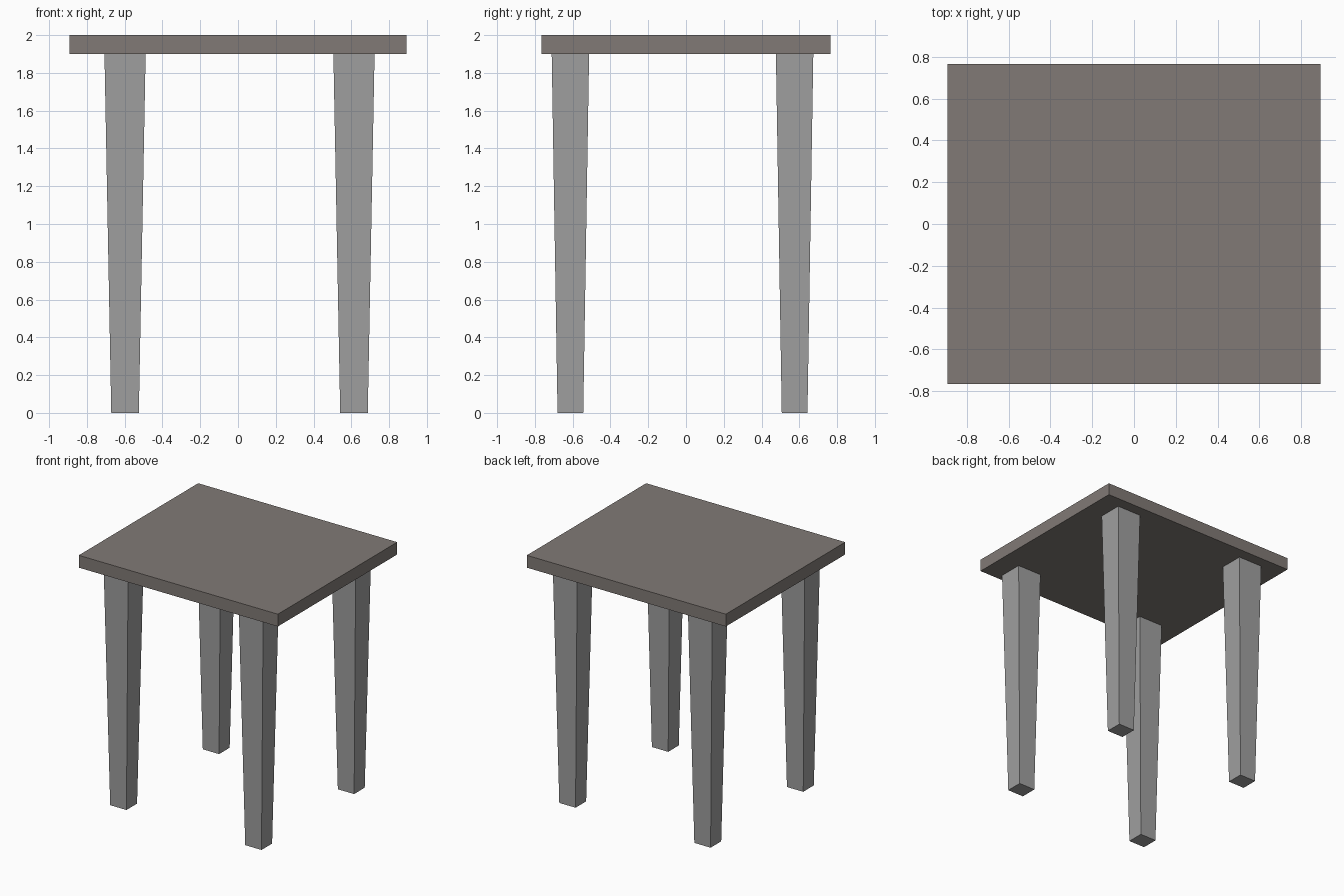
import bpy, bmesh

if "Cube" in bpy.data.objects:
    bpy.data.objects.remove(bpy.data.objects["Cube"])


def material(name, rgb):
    m = bpy.data.materials.new(name)
    m.diffuse_color = (*rgb, 1)
    m.use_nodes = True
    m.node_tree.nodes["Principled BSDF"].inputs["Base Color"].default_value = m.diffuse_color
    return m


def block(name, cx, cy, z0, z1, bottom, top, mat):
    """Four-sided block with its own half sizes at the bottom and top."""
    bm = bmesh.new()
    bmesh.ops.create_cube(bm, size=2)
    for v in bm.verts:
        hx, hy = top if v.co.z > 0 else bottom
        v.co = (cx + v.co.x * hx, cy + v.co.y * hy, z1 if v.co.z > 0 else z0)
    mesh = bpy.data.meshes.new(name)
    bm.to_mesh(mesh)
    bm.free()
    mesh.materials.append(mat)
    bpy.context.collection.objects.link(bpy.data.objects.new(name, mesh))


top_mat = material("warm grey top", (0.22, 0.195, 0.18))
leg_mat = material("grey legs", (0.35, 0.35, 0.35))

# Flat table top
block("table_top", 0, 0, 1.9, 2.0, (0.893, 0.765), (0.893, 0.765), top_mat)

# Four legs, tapering towards the floor
for side, x in (("left", -0.598), ("right", 0.614)):
    for end, y in (("front", -0.612), ("back", 0.575)):
        block(f"{end}_{side}_leg", x, y, 0, 1.9, (0.073, 0.068), (0.109, 0.099), leg_mat)
